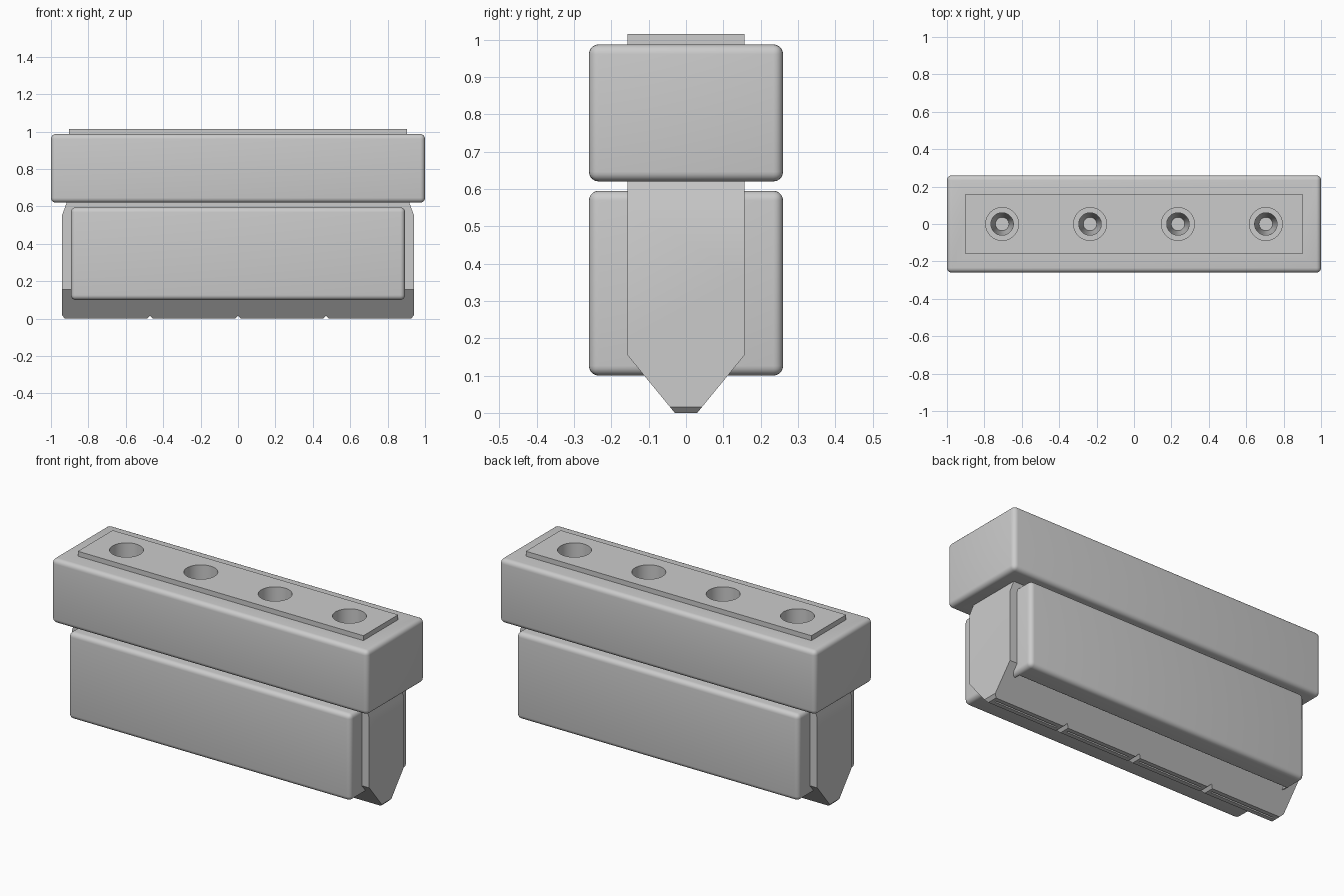
import bpy, bmesh, math

cube = bpy.data.objects.get("Cube")
if cube:
    bpy.data.objects.remove(cube, do_unlink=True)

grey = bpy.data.materials.new("light_grey")
grey.use_nodes = True
colour = (0.6, 0.6, 0.6, 1)
grey.diffuse_color = colour
grey.node_tree.nodes["Principled BSDF"].inputs["Base Color"].default_value = colour


def finish(name, bm):
    bmesh.ops.recalc_face_normals(bm, faces=bm.faces[:])
    mesh = bpy.data.meshes.new(name)
    bm.to_mesh(mesh)
    bm.free()
    mesh.materials.append(grey)
    obj = bpy.data.objects.new(name, mesh)
    bpy.context.collection.objects.link(obj)
    return obj


def box(name, hx, hy, z0, z1, x=0, bevel=0):
    bm = bmesh.new()
    bmesh.ops.create_cube(bm, size=1)
    for v in bm.verts:
        v.co = (x + v.co.x * 2 * hx, v.co.y * 2 * hy, z0 + (v.co.z + 0.5) * (z1 - z0))
    if bevel:
        bmesh.ops.bevel(bm, geom=bm.edges[:], offset=bevel, segments=5,
                        profile=0.5, affect='EDGES')
    return finish(name, bm)


def prism(name, points, along, half):
    """Extrude a closed outline (u, z) along the x or y axis."""
    bm = bmesh.new()
    rings = []
    for s in (-half, half):
        rings.append([bm.verts.new((s, u, z) if along == 'x' else (u, s, z))
                      for u, z in points])
    n = len(points)
    for ring in rings:
        bm.faces.new(ring)
    for i in range(n):
        j = (i + 1) % n
        bm.faces.new((rings[0][i], rings[0][j], rings[1][j], rings[1][i]))
    return finish(name, bm)


def lathe(name, profile, x, sides=40):
    """Revolve (radius, z) points about a vertical axis and cap both ends."""
    bm = bmesh.new()
    rings = [[bm.verts.new((x + r * math.cos(math.tau * i / sides),
                            r * math.sin(math.tau * i / sides), z))
              for i in range(sides)] for r, z in profile]
    for a, b in zip(rings, rings[1:]):
        for i in range(sides):
            j = (i + 1) % sides
            bm.faces.new((a[i], a[j], b[j], b[i]))
    bm.faces.new(rings[0])
    bm.faces.new(rings[-1])
    return finish(name, bm)


def activate(obj):
    bpy.ops.object.select_all(action='DESELECT')
    obj.select_set(True)
    bpy.context.view_layer.objects.active = obj


def carve(obj, cutter, operation='DIFFERENCE', keep=False):
    cutter.hide_render = True
    activate(obj)
    mod = obj.modifiers.new("carve", 'BOOLEAN')
    mod.operation, mod.solver, mod.object = operation, 'EXACT', cutter
    bpy.ops.object.modifier_apply(modifier=mod.name)
    if not keep:
        bpy.data.objects.remove(cutter, do_unlink=True)


# Rounded outer blocks, hollow where the nozzle body passes through
upper_block = box("upper_block", 1.0, 0.26, 0.62, 0.987, bevel=0.026)
lower_block = box("lower_block", 0.893, 0.26, 0.10, 0.595, bevel=0.026)
sleeve = box("sleeve_cutter", 0.87, 0.145, -0.5, 1.5)
carve(upper_block, sleeve, keep=True)
carve(lower_block, sleeve)

# Nozzle body: wedge-shaped cross-section
half = [(0.03, 0), (0.157, 0.155), (0.157, 1.015)]
nozzle_body = prism("nozzle_body", half + [(-y, z) for y, z in reversed(half)], 'x', 0.94)

# Long outline: tapered shoulders and notches between the four tips
pitch, end, notch = 0.47, 0.94, 0.016
outline = [(-end, notch), (-end + notch, -0.0005)]
for k in (-1, 0, 1):
    c = k * pitch
    outline += [(c - notch, -0.0005), (c, notch), (c + notch, -0.0005)]
outline += [(end - notch, -0.0005), (end, notch)]
shoulder = [(end, 0.555), (0.903, 0.655), (0.903, 1.1)]
outline += shoulder + [(-x, z) for x, z in reversed(shoulder)]
carve(nozzle_body, prism("outline_cutter", outline, 'y', 0.5), 'INTERSECT')

# Four stepped bores from the top and a narrow slit under each
bore = [(0.088, 1.1), (0.088, 0.6), (0.06, 0.6), (0.058, 0.4), (0.036, 0.1)]
for k in (-1.5, -0.5, 0.5, 1.5):
    carve(nozzle_body, lathe("bore_cutter", bore, k * pitch))
    carve(nozzle_body, box("slit_cutter", 0.2, 0.005, -0.1, 0.06, x=k * pitch))

for obj in (upper_block, lower_block, nozzle_body):
    activate(obj)
    bpy.ops.object.shade_smooth_by_angle(angle=math.radians(25))
